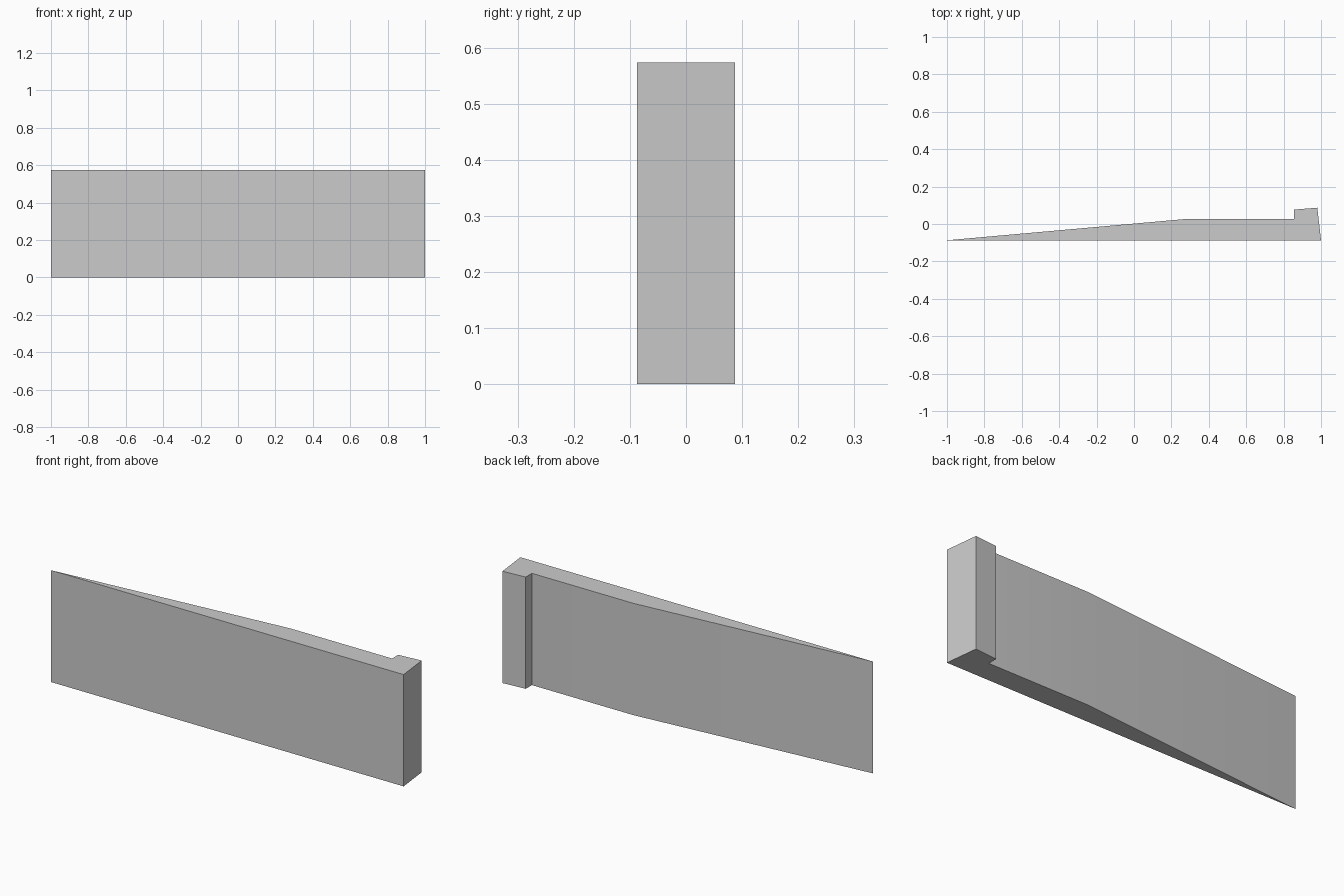
import bpy
import bmesh

cube = bpy.data.objects.get("Cube")
if cube:
    bpy.data.objects.remove(cube)

HEIGHT = 0.573

# Plain grey finish
grey = bpy.data.materials.new("plain grey")
grey.use_nodes = True
colour = (0.6, 0.6, 0.6, 1)
grey.diffuse_color = colour
grey.node_tree.nodes["Principled BSDF"].inputs["Base Color"].default_value = colour

# Plan outline: thin tip, tapering back, flat run, then a raised lip
outline = [(-1, -0.087), (1, -0.087), (0.98, 0.087), (0.855, 0.077),
           (0.855, 0.027), (0.28, 0.027)]

# Extrude the outline upward into a solid wedge
bm = bmesh.new()
base = bm.faces.new([bm.verts.new((x, y, 0)) for x, y in outline])
top = bmesh.ops.extrude_face_region(bm, geom=[base], use_keep_orig=True)["geom"]
bmesh.ops.translate(bm, vec=(0, 0, HEIGHT),
                    verts=[g for g in top if isinstance(g, bmesh.types.BMVert)])
bmesh.ops.recalc_face_normals(bm, faces=bm.faces)
mesh = bpy.data.meshes.new("tapered_wedge")
bm.to_mesh(mesh)
bm.free()
mesh.materials.append(grey)

wedge = bpy.data.objects.new("tapered_wedge", mesh)
bpy.context.collection.objects.link(wedge)

# Soften only the shallow bend along the back
bpy.context.view_layer.objects.active = wedge
wedge.select_set(True)
bpy.ops.object.shade_smooth_by_angle()
